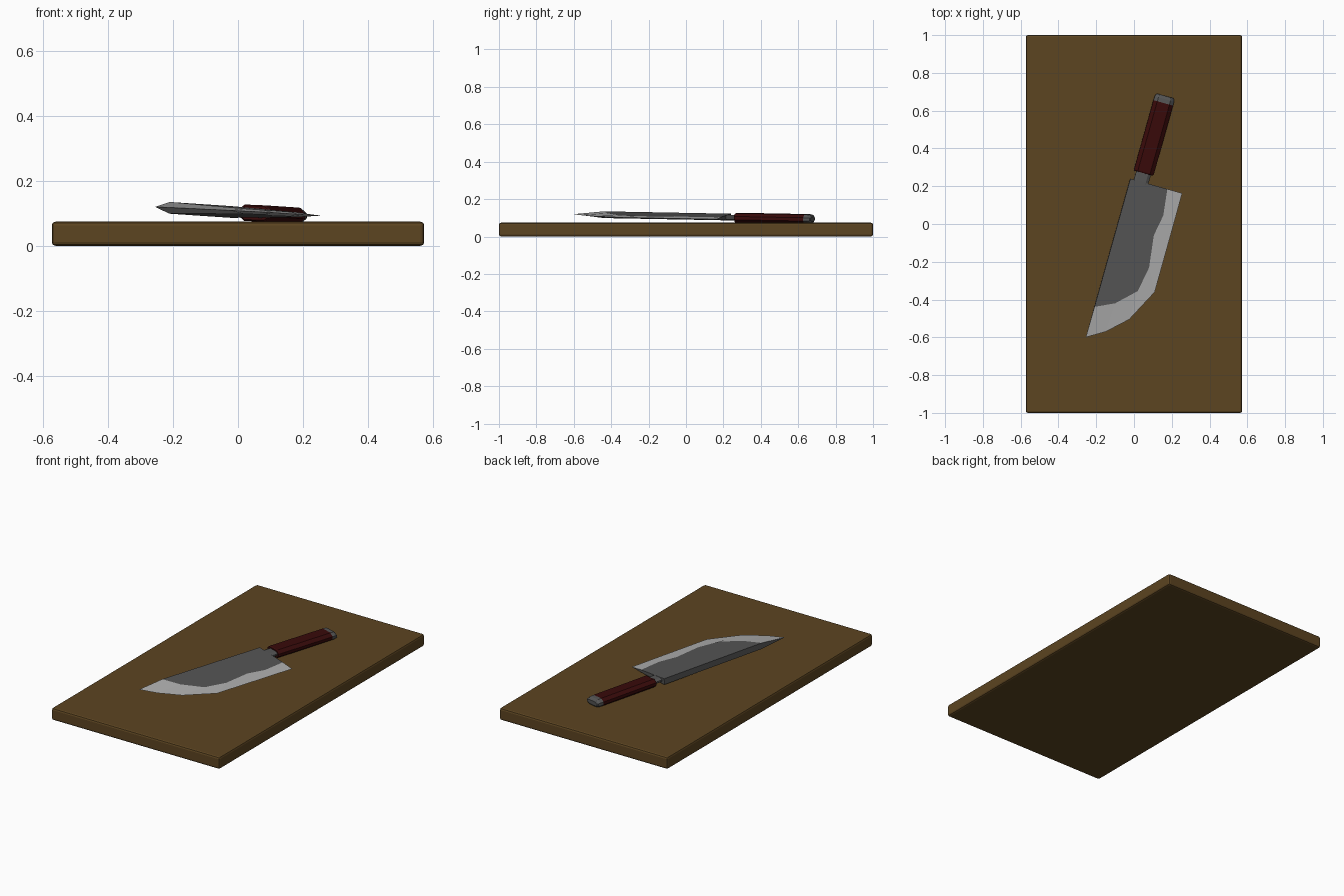
import bpy, bmesh, math
from mathutils import Matrix, Vector

if "Cube" in bpy.data.objects:
    bpy.data.objects.remove(bpy.data.objects["Cube"])


def material(name, r, g, b):
    m = bpy.data.materials.new(name)
    m.diffuse_color = (r, g, b, 1)
    m.use_nodes = True
    m.node_tree.nodes["Principled BSDF"].inputs["Base Color"].default_value = m.diffuse_color
    return m


WOOD = material("board_wood", 0.107, 0.058, 0.015)
RED = material("handle_wood", 0.04, 0.003, 0.003)
STEEL = material("dark_steel", 0.09, 0.09, 0.09)
EDGE = material("polished_edge", 0.42, 0.42, 0.42)

# Knife frame: x runs spine to edge, y runs tip to handle
KNIFE = (Matrix.Translation((-0.02, 0.24, 0.104))
         @ Matrix.Rotation(math.radians(-15.65), 4, 'Z')
         @ Matrix.Rotation(-0.018, 4, 'X') @ Matrix.Rotation(0.04, 4, 'Y'))


def finish(name, bm, mats, matrix=Matrix.Identity(4)):
    bmesh.ops.recalc_face_normals(bm, faces=bm.faces)
    me = bpy.data.meshes.new(name)
    bm.to_mesh(me)
    bm.free()
    for m in mats:
        me.materials.append(m)
    ob = bpy.data.objects.new(name, me)
    ob.matrix_world = matrix
    bpy.context.collection.objects.link(ob)
    return ob


def loft(name, rings, mat):
    """Stretched octagon swept along y; rings are (y, half width, half height)."""
    octagon = [(1, .35), (.62, 1), (-.62, 1), (-1, .35),
               (-1, -.35), (-.62, -1), (.62, -1), (1, -.35)]
    bm = bmesh.new()
    loops = [[bm.verts.new((0.06 + a * w, y, b * h)) for a, b in octagon]
             for y, w, h in rings]
    for p, q in zip(loops, loops[1:]):
        for i in range(8):
            j = (i + 1) % 8
            bm.faces.new((p[i], p[j], q[j], q[i]))
    bm.faces.new(loops[0])
    bm.faces.new(loops[-1])
    finish(name, bm, [mat], KNIFE)


# Chopping board with bevelled edges
bm = bmesh.new()
bmesh.ops.create_cube(bm, size=1, matrix=Matrix.Translation((0, 0, 0.037))
                      @ Matrix.Diagonal((1.146, 2, 0.074, 1)))
board = finish("cutting_board", bm, [WOOD])
bev = board.modifiers.new("bevel", 'BEVEL')
bev.width = 0.011
bev.segments = 2

# Blade: dark wedge-shaped body and bright cutting bevel, mirrored top to bottom
inner = [(.204, 0), (.221, -.141), (.201, -.255), (.223, -.426),
         (.199, -.562), (.101, -.657), (0, -.705)]
outer = [(.286, 0), (.287, -.18), (.287, -.36), (.287, -.543),
         (.196, -.719), (.094, -.815), (0, -.872)]
bm = bmesh.new()
edge = [bm.verts.new((x, y, 0)) for x, y in outer]
sides = []
for s in (1, -1):
    spine = bm.verts.new((0, 0, s * .018))
    line = [bm.verts.new((x, y, s * (.018 - .05 * x))) for x, y in inner]
    bm.faces.new([spine] + line)
    for i in range(6):
        f = bm.faces.new((line[i], line[i + 1], edge[i + 1], edge[i]))
        f.material_index = 1
    sides.append((spine, line))
(sa, la), (sb, lb) = sides
bm.faces.new((sa, sb, lb[-1], edge[-1], la[-1]))
bm.faces.new((sa, la[0], edge[0], lb[0], sb))
finish("blade", bm, [STEEL, EDGE], KNIFE)

# Collar, grip and end cap
loft("collar", [(-.01, .04, .014), (.055, .04, .014)], STEEL)
loft("handle_grip", [(.047, .05, .021), (.053, .054, .025), (.433, .054, .025)], RED)
loft("handle_cap", [(.433, .054, .025), (.455, .053, .024), (.467, .05, .019),
                    (.472, .044, .012)], STEEL)
